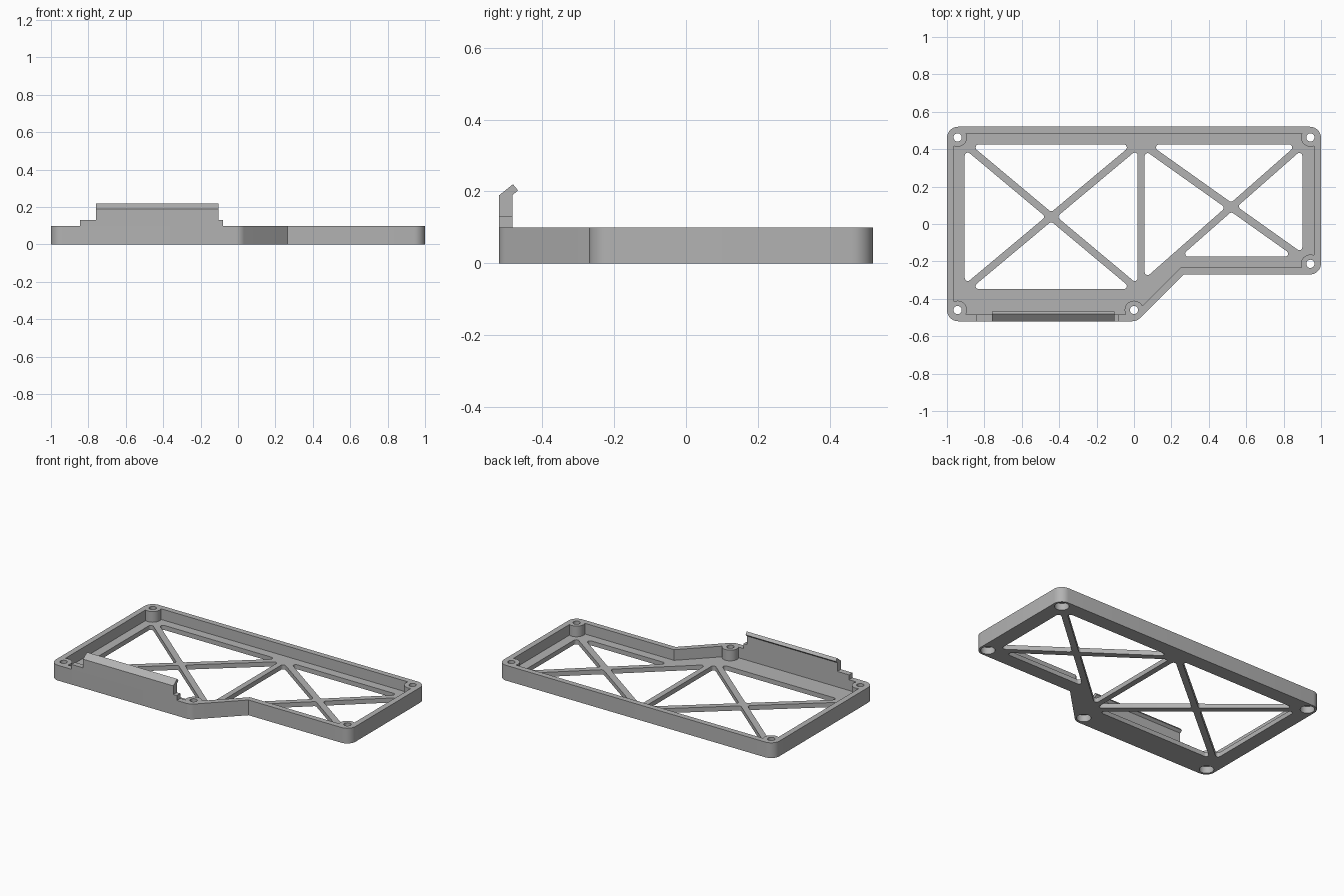
import bpy, bmesh, math
from mathutils import Vector, Matrix

cube = bpy.data.objects.get("Cube")
if cube:
    bpy.data.objects.remove(cube, do_unlink=True)

grey = bpy.data.materials.new("plain grey")
grey.use_nodes = True
GREY = (0.45, 0.45, 0.45, 1)
grey.diffuse_color = GREY
grey.node_tree.nodes["Principled BSDF"].inputs["Base Color"].default_value = GREY

HEIGHT, FLOOR, WALL = 0.1, 0.03, 0.037
SCREWS = [(-0.943, 0.463), (0.943, 0.463), (0.943, -0.213), (0, -0.46), (-0.943, -0.46)]


def rounded(points, radius, steps=8):
    """Replace each corner of a counter-clockwise polygon with an arc."""
    out = []
    pts = [Vector(p) for p in points]
    for i, p in enumerate(pts):
        a = (pts[i - 1] - p).normalized()
        b = (pts[(i + 1) % len(pts)] - p).normalized()
        half = a.angle(b) / 2
        centre = p + (a + b).normalized() * radius / math.sin(half)
        start = p + a * radius / math.tan(half) - centre
        end = p + b * radius / math.tan(half) - centre
        sweep = start.angle_signed(end)
        out += [centre + Matrix.Rotation(-sweep * k / steps, 2) @ start for k in range(steps + 1)]
    return out


def inset(points, d):
    """Move every side of a counter-clockwise polygon inwards by d."""
    out = []
    pts = [Vector(p) for p in points]
    for i, p in enumerate(pts):
        u = (p - pts[i - 1]).normalized()
        v = (pts[(i + 1) % len(pts)] - p).normalized()
        m = (Vector((-u.y, u.x)) + Vector((-v.y, v.x))).normalized()
        out.append(p + m * d / m.dot(Vector((-u.y, u.x))))
    return out


def circle(centre, r, n=32):
    return [Vector(centre) + r * Vector((math.cos(k * math.tau / n), math.sin(k * math.tau / n)))
            for k in range(n)]


def prisms(name, shapes, low, high, axis="z"):
    """Extrude flat shapes along z, or along x for (y, z) profiles."""
    bm = bmesh.new()
    for shape in shapes:
        at = (lambda p: (p[0], p[1], low)) if axis == "z" else (lambda p: (low, p[0], p[1]))
        face = bm.faces.new([bm.verts.new(at(p)) for p in shape])
        top = bmesh.ops.extrude_face_region(bm, geom=[face])["geom"]
        move = Vector((0, 0, high - low)) if axis == "z" else Vector((high - low, 0, 0))
        bmesh.ops.translate(bm, vec=move, verts=[v for v in top if isinstance(v, bmesh.types.BMVert)])
    bmesh.ops.recalc_face_normals(bm, faces=bm.faces)
    mesh = bpy.data.meshes.new(name)
    bm.to_mesh(mesh)
    bm.free()
    mesh.materials.append(grey)
    obj = bpy.data.objects.new(name, mesh)
    bpy.context.collection.objects.link(obj)
    return obj


def cut(obj, cutter):
    """Subtract the cutter and remove it."""
    mod = obj.modifiers.new("cut", "BOOLEAN")
    mod.operation, mod.solver, mod.object = "DIFFERENCE", "EXACT", cutter
    cutter.hide_render = True
    bpy.context.view_layer.objects.active = obj
    bpy.ops.object.modifier_apply(modifier=mod.name)
    bpy.data.objects.remove(cutter, do_unlink=True)


def windows(x0, x1, y0, y1, centre, rise, fall, gap=0.025):
    """Four triangular openings left by two crossing ribs in a panel."""
    cx, cy = centre

    def apex(g, h):
        x = (h - g) / (rise - fall)
        return (cx + x, cy + rise * x + g)

    def at_x(x, s, g):
        return (x, cy + s * (x - cx) + g)

    def at_y(y, s, g):
        return (cx + (y - cy - g) / s, y)

    g = gap
    tris = [
        [apex(g, g), at_y(y1, rise, g), at_y(y1, fall, g)],
        [apex(-g, -g), at_y(y0, rise, -g), at_y(y0, fall, -g)],
        [apex(g, -g), at_x(x0, fall, -g), at_x(x0, rise, g)],
        [apex(-g, g), at_x(x1, rise, -g), at_x(x1, fall, g)],
    ]
    for i, t in enumerate(tris):
        a, b, c = (Vector(p) for p in t)
        if (b - a).cross(c - a) < 0:
            t.reverse()
    return [rounded(t, 0.016, 6) for t in tris]


# Tray body
outline = [(-1, -0.52), (0.015, -0.52), (0.265, -0.27), (1, -0.27), (1, 0.52), (-1, 0.52)]


def round_outline(points, r):
    """Round the convex corners, keep the inward corner sharp."""
    full = rounded(points, r, 8)
    return full[:18] + [Vector(points[2])] + full[27:]


tray = prisms("tray", [round_outline(outline, 0.06)], 0, HEIGHT)

# Pocket, leaving the screw posts standing
pocket = prisms("pocket_cutter", [round_outline(inset(outline, WALL), 0.025)], FLOOR, HEIGHT + 0.1)
for s in SCREWS:
    cut(pocket, prisms("post_cutter", [circle(s, 0.05)], -0.1, 0.4))
cut(tray, pocket)

# Openings between the crossing ribs
openings = windows(-0.905, 0.02, -0.348, 0.425, (-0.4425, 0.0385), 0.836, -0.836)
openings += windows(0.057, 0.9, -0.175, 0.425, (0.52, 0.09), 0.88, -0.71)
cut(tray, prisms("window_cutter", openings, -0.1, FLOOR + 0.02))

# Screw holes with counterbores underneath
cut(tray, prisms("screw_hole_cutter", [circle(s, 0.022) for s in SCREWS], -0.1, 0.3))
cut(tray, prisms("counterbore_cutter", [circle(s, 0.043) for s in SCREWS], -0.1, 0.045))

# Raised front wall with a hooked catch
back = -0.52 + WALL
base = prisms("catch_base", [[(-0.52, 0.1), (back, 0.1), (back, 0.132), (-0.52, 0.132)]],
              -0.845, -0.08, "x")
catch = prisms("catch_hook", [[(-0.52, 0.132), (back, 0.132), (back, 0.189), (-0.467, 0.203),
                               (-0.481, 0.22), (-0.52, 0.189)]], -0.76, -0.105, "x")

for obj in (tray, base, catch):
    bpy.ops.object.select_all(action="DESELECT")
    obj.select_set(True)
    bpy.context.view_layer.objects.active = obj
    bpy.ops.object.shade_smooth_by_angle(angle=math.radians(30))
